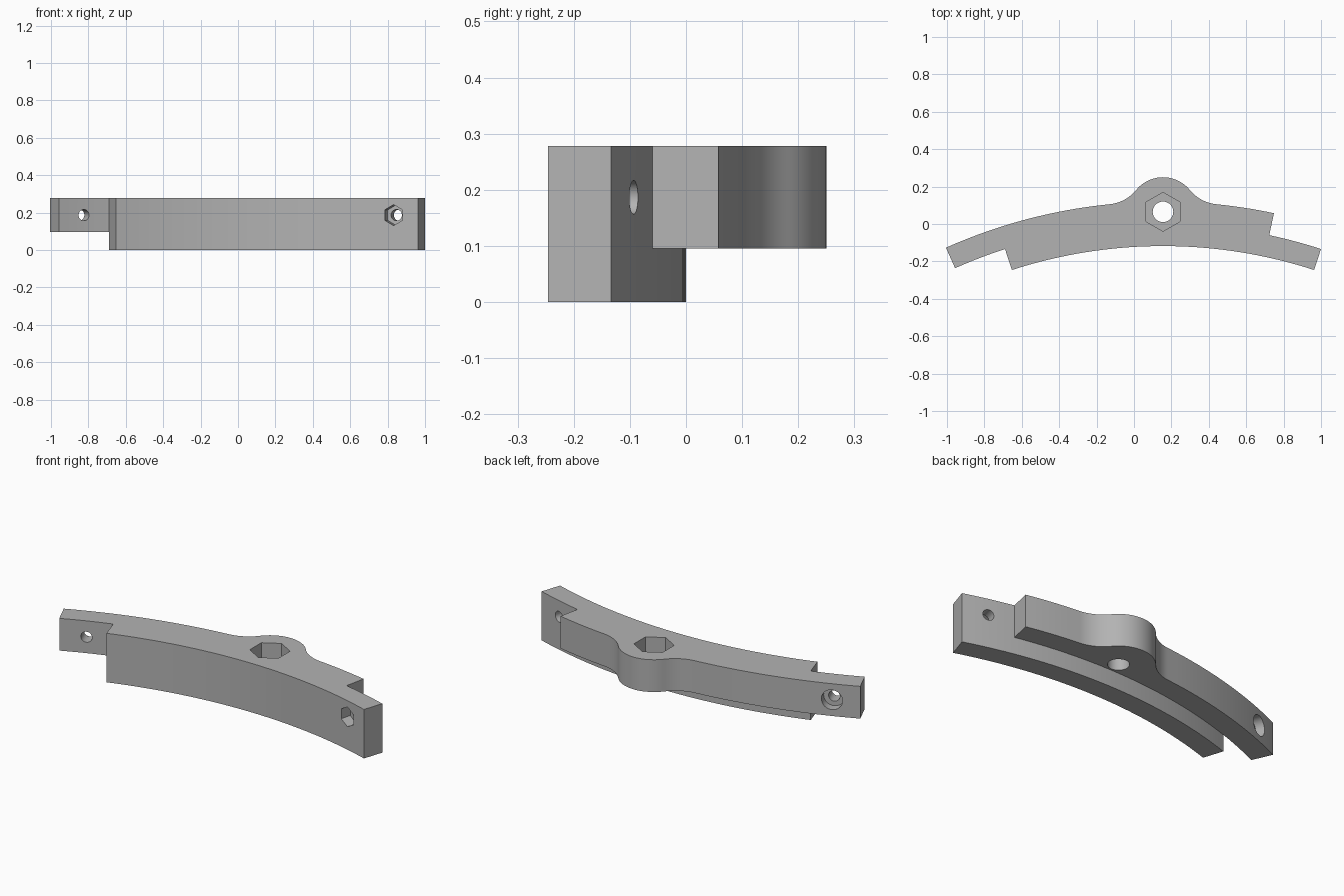
import bpy, bmesh
from math import sin, cos, pi, radians, sqrt, atan2, degrees
from mathutils import Vector, Matrix

if "Cube" in bpy.data.objects:
    bpy.data.objects.remove(bpy.data.objects["Cube"])

grey = bpy.data.materials.new("plain grey")
grey.use_nodes = True
colour = (0.45, 0.45, 0.45, 1)
grey.diffuse_color = colour
grey.node_tree.nodes["Principled BSDF"].inputs["Base Color"].default_value = colour

# Ring centre, the three radii, and the heights
CENTRE = Vector((0.155, -2.733, 0))
R_IN, R_MID, R_OUT = 2.615, 2.733, 2.853
TOP, LEDGE = 0.278, 0.095
HOLE_Z = (TOP + LEDGE) / 2
BOSS_Y, BOSS_R, FILLET = 2.798, 0.185, 0.21


def arc(cx, cy, r, start, end, steps):
    """Points on an arc; angles in degrees clockwise from +y."""
    angles = [radians(start + (end - start) * i / steps) for i in range(steps + 1)]
    return [(cx + r * sin(a), cy + r * cos(a)) for a in angles]


def new_object(name, bm):
    bmesh.ops.recalc_face_normals(bm, faces=bm.faces)
    mesh = bpy.data.meshes.new(name)
    bm.to_mesh(mesh)
    bm.free()
    mesh.materials.append(grey)
    obj = bpy.data.objects.new(name, mesh)
    bpy.context.collection.objects.link(obj)
    return obj


def extrude(name, outline, z0, z1):
    bm = bmesh.new()
    face = bm.faces.new([bm.verts.new((x, y, z0)) for x, y in outline])
    out = bmesh.ops.extrude_face_region(bm, geom=[face])
    moved = [v for v in out["geom"] if isinstance(v, bmesh.types.BMVert)]
    bmesh.ops.translate(bm, verts=moved, vec=(0, 0, z1 - z0))
    bmesh.ops.translate(bm, verts=bm.verts, vec=CENTRE)
    return new_object(name, bm)


def combine(target, other, operation):
    mod = target.modifiers.new(operation, "BOOLEAN")
    mod.operation, mod.object, mod.solver = operation, other, "EXACT"
    bpy.context.view_layer.objects.active = target
    bpy.ops.object.modifier_apply(modifier=mod.name)
    bpy.data.objects.remove(other)


def bore(target, sides, radius, length, matrix):
    """Cut a prism of the given sides, centred on the matrix, along its z."""
    bm = bmesh.new()
    bmesh.ops.create_cone(bm, cap_ends=True, segments=sides, radius1=radius,
                          radius2=radius, depth=length, matrix=matrix)
    cutter = new_object("cutter", bm)
    cutter.hide_render = True
    combine(target, cutter, "DIFFERENCE")


def radial(angle, r):
    """Frame whose z points outward from the ring centre and whose y is up."""
    turn = Matrix.Rotation(-radians(angle), 4, "Z")
    place = Matrix.Translation(CENTRE + Vector((0, 0, HOLE_Z)))
    return place @ turn @ Matrix.Translation((0, r, 0)) @ Matrix.Rotation(-pi / 2, 4, "X")


# Full-height front band
bracket = extrude("curved_bracket",
                  arc(0, 0, R_IN, -18, 18, 36) + arc(0, 0, R_MID, 18, -18, 36), 0, TOP)

# Raised back band with a filleted round boss
fy = ((R_OUT + FILLET) ** 2 + BOSS_Y ** 2 - (BOSS_R + FILLET) ** 2) / (2 * BOSS_Y)
fx = sqrt((R_OUT + FILLET) ** 2 - fy ** 2)
toe = degrees(atan2(fx, fy))
lean = degrees(atan2(fx, fy - BOSS_Y))
back = arc(0, 0, R_OUT, -24, -toe, 20)
back += arc(-fx, fy, FILLET, 180 - toe, 180 - lean, 12)[1:]
back += arc(0, BOSS_Y, BOSS_R, -lean, lean, 24)[1:]
back += arc(fx, fy, FILLET, 180 + lean, 180 + toe, 12)[1:]
back += arc(0, 0, R_OUT, toe, 12, 8)[1:]
back += arc(0, 0, R_MID, 12, -24, 36)
combine(bracket, extrude("back_band", back, LEDGE, TOP), "UNION")

# Vertical bolt hole with a hexagonal nut pocket on top
boss = CENTRE + Vector((0, BOSS_Y, TOP))
bore(bracket, 32, 0.055, 1, Matrix.Translation(boss))
bore(bracket, 6, 0.104, 0.2, Matrix.Translation(boss))

# Right lap: bolt hole with a round counterbore at the back
bore(bracket, 32, 0.03, 0.4, radial(-21, R_MID))
bore(bracket, 32, 0.056, 0.1, radial(-21, R_OUT))

# Left lap: bolt hole with a hexagonal nut pocket at the front
bore(bracket, 32, 0.03, 0.4, radial(15, R_MID))
bore(bracket, 6, 0.056, 0.12, radial(15, R_IN))

bpy.ops.object.select_all(action="DESELECT")
bracket.select_set(True)
bpy.context.view_layer.objects.active = bracket
bpy.ops.object.shade_smooth_by_angle(angle=radians(30))
